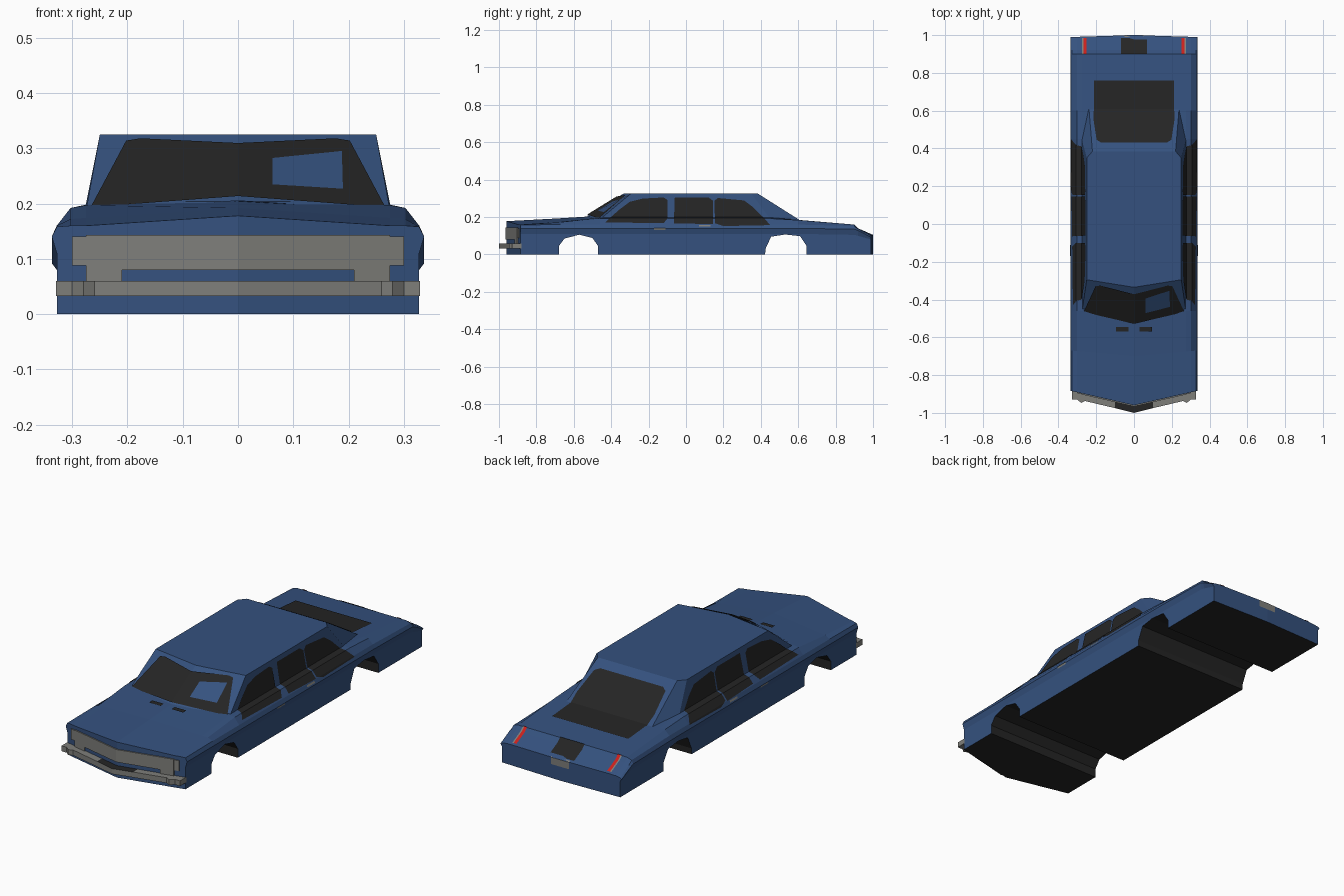
import bpy, bmesh
from mathutils import Vector

if "Cube" in bpy.data.objects:
    bpy.data.objects.remove(bpy.data.objects["Cube"])


def mat(name, r, g, b):
    m = bpy.data.materials.new(name)
    m.diffuse_color = (r, g, b, 1)
    m.use_nodes = True
    m.node_tree.nodes["Principled BSDF"].inputs["Base Color"].default_value = m.diffuse_color
    return m


BLUE = mat("blue_paint", 0.035, 0.083, 0.21)
BLACK = mat("dark_glass", 0.018, 0.018, 0.018)
GREY = mat("grey_metal", 0.21, 0.21, 0.195)
RED = mat("red_lamp", 0.6, 0.015, 0.012)


def make(name, faces, mats, mirror=True, fix=True, rule=None):
    """Object from a list of faces given as point lists, optionally mirrored in x."""
    bm = bmesh.new()
    for f in faces:
        bm.faces.new([bm.verts.new(p) for p in f])
        if mirror:
            bm.faces.new([bm.verts.new((-p[0], p[1], p[2])) for p in reversed(f)])
    bmesh.ops.remove_doubles(bm, verts=bm.verts, dist=1e-5)
    if fix:
        bmesh.ops.recalc_face_normals(bm, faces=bm.faces)
    bm.normal_update()
    if rule:
        for f in bm.faces:
            f.material_index = rule(f)
    me = bpy.data.meshes.new(name)
    bm.to_mesh(me)
    bm.free()
    for m in mats:
        me.materials.append(m)
    ob = bpy.data.objects.new(name, me)
    bpy.context.collection.objects.link(ob)
    return ob


# ---- lower body: lofted half sections ----
# y, nose vee, z of: side crease, belt, shoulder edge, shoulder top, deck edge, centre
stations = [
    (-0.885, 0.075, 0.11, 0.14, 0.158, 0.160, 0.160, 0.178),
    (-0.67, 0.03, 0.11, 0.14, 0.160, 0.172, 0.174, 0.192),
    (-0.46, 0.0, 0.11, 0.14, 0.160, 0.192, 0.197, 0.207),
    (0.45, 0.0, 0.11, 0.14, 0.160, 0.192, 0.198, 0.198),
    (0.60, 0.0, 0.11, 0.14, 0.160, 0.184, 0.185, 0.185),
    (0.90, 0.0, 0.105, 0.135, 0.152, 0.160, 0.160, 0.160),
    (0.92, 0.0, 0.10, 0.128, 0.135, 0.140, 0.140, 0.140),
    (0.99, -0.01, 0.08, 0.092, 0.098, 0.102, 0.103, 0.105),
]
XS = (0.0, 0.328, 0.328, 0.337, 0.328, 0.303, 0.275, 0.0)
rings = []
for y, vee, *zs in stations:
    rings.append([(x, y - vee * (1 - min(x / 0.328, 1)), z)
                  for x, z in zip(XS, [0, 0] + zs)])
faces = [rings[0], rings[-1]]
for a, b in zip(rings, rings[1:]):
    faces += [[a[i], a[i + 1], b[i + 1], b[i]] for i in range(7)]
body = make("lower_body", faces, [BLUE, BLACK],
            rule=lambda f: int(f.normal.z < -0.8))

# ---- wheel arches cut through the full width ----
arches = [
    [(-0.68, -0.05), (-0.68, 0.045), (-0.65, 0.085), (-0.57, 0.106),
     (-0.50, 0.088), (-0.47, 0.045), (-0.47, -0.05)],
    [(0.42, -0.05), (0.425, 0.03), (0.455, 0.095), (0.53, 0.107),
     (0.61, 0.098), (0.645, 0.045), (0.645, -0.05)],
]
for prof in arches:
    l = [(-0.5, y, z) for y, z in prof]
    r = [(0.5, y, z) for y, z in prof]
    n = len(prof)
    cutter = make("arch_cutter",
                  [l, r] + [[l[i], l[(i + 1) % n], r[(i + 1) % n], r[i]] for i in range(n)],
                  [BLUE, BLACK], mirror=False, rule=lambda f: 1)
    cutter.hide_render = True
    mod = body.modifiers.new("arch", 'BOOLEAN')
    mod.operation = 'DIFFERENCE'
    mod.solver = 'EXACT'
    mod.object = cutter
    bpy.context.view_layer.objects.active = body
    bpy.ops.object.modifier_apply(modifier=mod.name)
    bpy.data.objects.remove(cutter)

# ---- cabin ----
low = [(0, -0.53, 0.205), (0.275, -0.46, 0.188), (0.277, 0.45, 0.19),
       (0.24, 0.63, 0.17), (0, 0.63, 0.17)]
top = [(0, -0.335, 0.325), (0.25, -0.295, 0.325), (0.25, 0.35, 0.325),
       (0.22, 0.385, 0.325), (0, 0.385, 0.325)]
make("cabin", [[low[i], low[i + 1], top[i + 1], top[i]] for i in range(4)] + [top, low], [BLUE])


# ---- windscreen and rear window plates on the cabin facets ----
def facet_plate(name, quad, uv, off):
    q = [Vector(p) for p in quad]
    pts = [q[0].lerp(q[1], u).lerp(q[3].lerp(q[2], u), v) + Vector(off) for u, v in uv]
    make(name, [pts], [BLACK])


facet_plate("windscreen", (low[0], low[1], top[1], top[0]),
            [(0, 0.03), (0.97, 0.0), (0.8, 0.88), (0.7, 0.91), (0, 0.83)], (0, -0.004, 0.005))
facet_plate("rear_window", (low[4], low[3], top[3], top[4]),
            [(0, 0), (0.88, 0), (0.92, 0.3), (0.88, 0.76), (0.78, 0.82), (0, 0.82)],
            (0, 0.002, 0.003))


# ---- side windows wrapping from cabin side onto the shoulder ----
def side_x(z):
    t = [(0.0, 0.328), (0.11, 0.328), (0.14, 0.337), (0.16, 0.328),
         (0.192, 0.303), (0.199, 0.2745), (0.325, 0.25)]
    for (z0, x0), (z1, x1) in zip(t, t[1:]):
        if z <= z1:
            return x0 + (x1 - x0) * (z - z0) / (z1 - z0)
    return 0.25


def side_plate(name, outline, m):
    bm = bmesh.new()
    bm.faces.new([bm.verts.new((0, y, z)) for y, z in outline])
    for z in (0.14, 0.16, 0.192, 0.199):
        bmesh.ops.bisect_plane(bm, geom=bm.verts[:] + bm.edges[:] + bm.faces[:],
                               plane_co=(0, 0, z), plane_no=(0, 0, 1))
    fs = [[(side_x(v.co.z) + 0.003, v.co.y, v.co.z + 0.002) for v in f.verts] for f in bm.faces]
    bm.free()
    make(name, fs, [m], fix=False)


side_plate("front_side_window", [(-0.43, 0.17), (-0.12, 0.165), (-0.10, 0.19), (-0.10, 0.29),
                                 (-0.12, 0.303), (-0.23, 0.297), (-0.30, 0.28), (-0.36, 0.235),
                                 (-0.41, 0.19)], BLACK)
side_plate("middle_side_window", [(-0.065, 0.165), (0.145, 0.16), (0.145, 0.285),
                                  (0.12, 0.303), (-0.06, 0.303)], BLACK)
side_plate("rear_side_window", [(0.155, 0.165), (0.20, 0.15), (0.45, 0.155), (0.42, 0.19),
                                (0.36, 0.25), (0.31, 0.287), (0.17, 0.300), (0.152, 0.285)], BLACK)
side_plate("front_door_handle", [(-0.17, 0.130), (-0.11, 0.130), (-0.11, 0.139), (-0.17, 0.139)], GREY)
side_plate("rear_door_handle", [(0.07, 0.147), (0.13, 0.147), (0.13, 0.156), (0.07, 0.156)], GREY)


# ---- painted strips following a y-z profile ----
def strip(name, x0, x1, prof, m):
    make(name, [[(x0, *a), (x1, *a), (x1, *b), (x0, *b)] for a, b in zip(prof, prof[1:])],
         [m], fix=False)


slope = [(0.90, 0.163), (0.922, 0.143), (0.985, 0.111)]
strip("rear_deck_panel", 0, 0.212, [(0.60, 0.188), (0.76, 0.175)], BLACK)
strip("boot_panel", 0, 0.068, slope, BLACK)
strip("tail_lamp", 0.252, 0.268, slope, RED)
strip("tail_lamp_trim", 0.268, 0.275, slope, GREY)
strip("rear_plate", 0, 0.05, [(0.99, 0.109), (1.0, 0.104), (1.0, 0.07)], GREY)
strip("hood_vent", 0.03, 0.095, [(-0.57, 0.2025), (-0.545, 0.2035)], BLACK)


# ---- vee-shaped bars across the nose ----
def bar(name, front, depth, z0, z1, mats, rule=None):
    fs = []
    for (xa, ya), (xb, yb) in zip(front, front[1:]):
        for z in (z0, z1):
            fs.append([(xa, ya, z), (xb, yb, z), (xb, yb + depth, z), (xa, ya + depth, z)])
        for d in (0, depth):
            fs.append([(xa, ya + d, z0), (xb, yb + d, z0), (xb, yb + d, z1), (xa, ya + d, z1)])
    for x, y in (front[0], front[-1]):
        if x > 0:
            fs.append([(x, y, z0), (x, y + depth, z0), (x, y + depth, z1), (x, y, z1)])
    make(name, fs, mats, rule=rule)


def nose(x, d):
    return (x, -0.96 + 0.075 * x / 0.328 - d)


bar("grille", [nose(0, 0.006), nose(0.275, 0.006)], 0.015, 0.08, 0.143, [GREY])
bar("headlamp_side", [nose(0.275, 0.005), nose(0.30, 0.005)], 0.015, 0.088, 0.140, [GREY])
bar("lower_lamp", [nose(0.21, 0.006), nose(0.275, 0.006)], 0.015, 0.06, 0.08, [GREY])
bar("front_bumper", [(0, -1.0), (0.1, -0.975), (0.26, -0.937), (0.28, -0.947), (0.30, -0.930),
                     (0.329, -0.930)], 0.05, 0.033, 0.06, [GREY, BLACK],
    rule=lambda f: int(f.normal.z > 0.9 and abs(f.calc_center_median().x) < 0.1))
